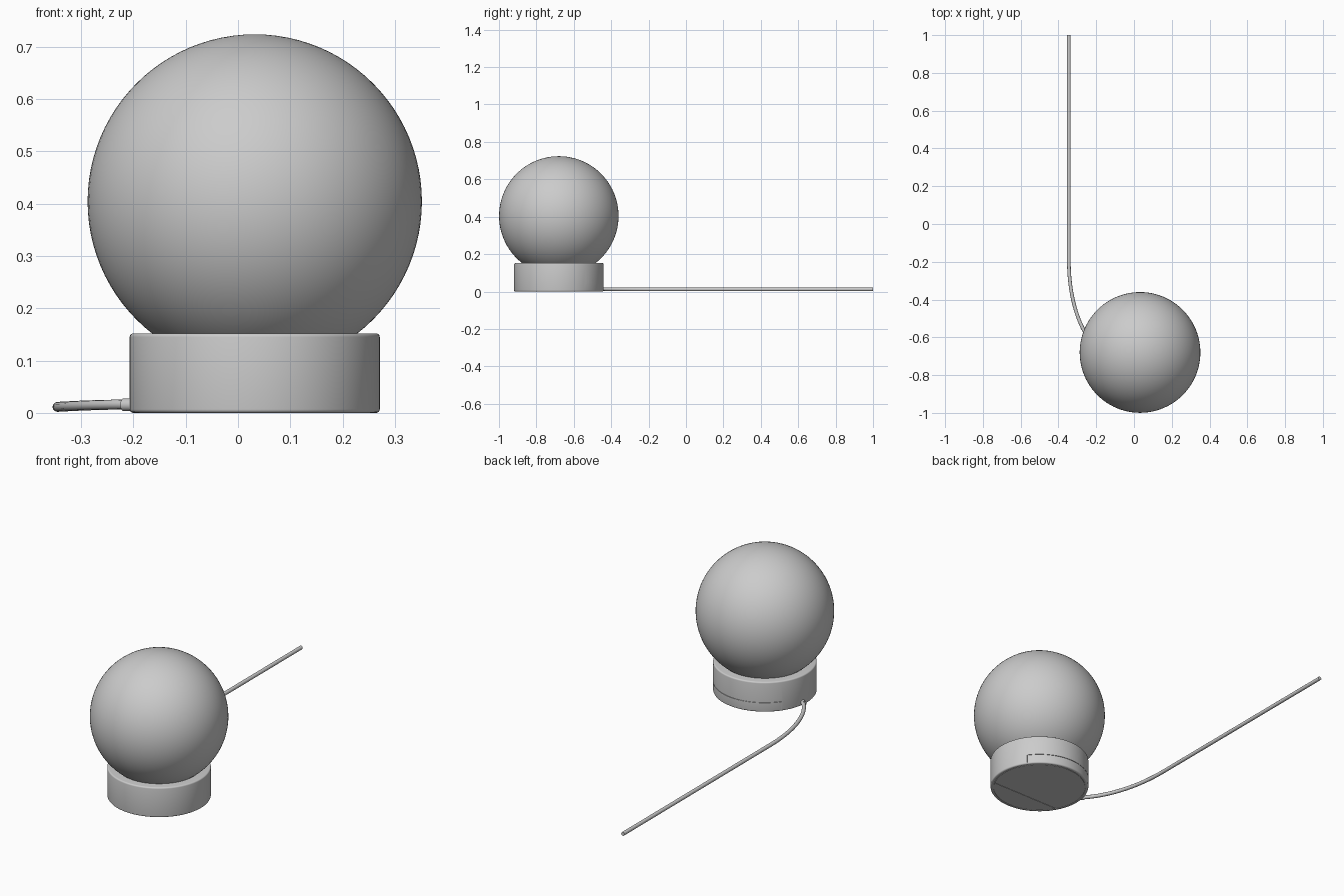
import bpy, bmesh
from math import cos, sin, pi, radians
from mathutils import Vector

if "Cube" in bpy.data.objects:
    bpy.data.objects.remove(bpy.data.objects["Cube"])

CX, CY = 0.032, -0.68          # lamp axis
BASE_R, BASE_H = 0.239, 0.152


def make_object(name, bm, location=(0, 0, 0)):
    bmesh.ops.recalc_face_normals(bm, faces=bm.faces)
    mesh = bpy.data.meshes.new(name)
    bm.to_mesh(mesh)
    bm.free()
    ob = bpy.data.objects.new(name, mesh)
    ob.location = location
    bpy.context.collection.objects.link(ob)
    return ob


def smooth(ob, angle=35):
    bpy.ops.object.select_all(action='DESELECT')
    ob.select_set(True)
    bpy.context.view_layer.objects.active = ob
    bpy.ops.object.shade_smooth_by_angle(angle=radians(angle))


def lathe(name, profile, location, steps=128):
    bm = bmesh.new()
    verts = [bm.verts.new((r, 0, z)) for r, z in profile]
    edges = [bm.edges.new(p) for p in zip(verts, verts[1:])]
    bmesh.ops.spin(bm, geom=verts + edges, cent=(0, 0, 0), axis=(0, 0, 1),
                   angle=2 * pi, steps=steps)
    bmesh.ops.remove_doubles(bm, verts=bm.verts, dist=1e-5)
    return make_object(name, bm, location)


def arc_cutter(a0, a1, z0, z1, r0=0.236, r1=0.26):
    """Curved strip that cuts a seam into the base wall."""
    n = max(1, int((a1 - a0) / 3))
    bm = bmesh.new()
    rings = []
    for i in range(n + 1):
        a = radians(a0 + (a1 - a0) * i / n)
        rings.append([bm.verts.new((r * cos(a), r * sin(a), z))
                      for r, z in ((r0, z0), (r1, z0), (r1, z1), (r0, z1))])
    for p, q in zip(rings, rings[1:]):
        for k in range(4):
            bm.faces.new((p[k], p[k - 1], q[k - 1], q[k]))
    bm.faces.new(rings[0])
    bm.faces.new(rings[-1])
    return make_object("seam_cutter", bm, (CX, CY, 0))


def box_cutter(size, location):
    bm = bmesh.new()
    bmesh.ops.create_cube(bm, size=1)
    bmesh.ops.scale(bm, vec=size, verts=bm.verts)
    return make_object("slot_cutter", bm, location)


def cut(ob, cutters):
    bpy.context.view_layer.objects.active = ob
    for c in cutters:
        mod = ob.modifiers.new("cut", 'BOOLEAN')
        mod.operation = 'DIFFERENCE'
        mod.solver = 'EXACT'
        mod.object = c
        bpy.ops.object.modifier_apply(modifier=mod.name)
        bpy.data.objects.remove(c)


# Globe
bm = bmesh.new()
bmesh.ops.create_uvsphere(bm, u_segments=96, v_segments=48, radius=0.3195)
smooth(make_object("globe", bm, (CX, CY, 0.404)))


# Round base with soft rims and a ring groove around the bottom plate
def fillet(z, start, f=0.007):
    pts = [radians(start + 90 * i / 4) for i in range(5)]
    return [(BASE_R - f + f * cos(a), z + f * sin(a)) for a in pts]


profile = [(0, 0), (0.2225, 0), (0.2225, 0.003), (0.2245, 0.003), (0.2245, 0)]
profile += fillet(0.007, -90) + fillet(BASE_H - 0.007, 0) + [(0, BASE_H)]
base = lathe("base", profile, (CX, CY, 0))

# Rear cover seam on the wall and hatch line on the underside
cut(base, [
    arc_cutter(36, 144, 0.047, 0.049),
    arc_cutter(35.6, 36.1, -0.01, 0.049),
    arc_cutter(143.9, 144.4, -0.01, 0.049),
    box_cutter((0.39, 0.002, 0.006), (CX, CY - 0.107, 0)),
])
smooth(base)

# Cord lying on the table, curving in to the base
curve = bpy.data.curves.new("power_cord", 'CURVE')
curve.dimensions = '3D'
curve.bevel_depth = 0.0095
curve.bevel_resolution = 4
curve.resolution_u = 24
curve.use_fill_caps = True
spline = curve.splines.new('BEZIER')
spline.bezier_points.add(2)
path = [  # left handle, point, right handle
    ((-0.345, 1.1, 0.0115), (-0.345, 1.0, 0.0115), (-0.345, 0.7, 0.0115)),
    ((-0.345, 0.1, 0.0115), (-0.345, -0.19, 0.0115), (-0.345, -0.42, 0.0115)),
    ((-0.275, -0.58, 0.016), (-0.206, -0.645, 0.016), (-0.19, -0.66, 0.016)),
]
for p, (left, co, right) in zip(spline.bezier_points, path):
    p.handle_left_type = p.handle_right_type = 'FREE'
    p.handle_left, p.co, p.handle_right = left, co, right
cord = bpy.data.objects.new("power_cord", curve)
bpy.context.collection.objects.link(cord)
bpy.ops.object.select_all(action='DESELECT')
cord.select_set(True)
bpy.context.view_layer.objects.active = cord
bpy.ops.object.convert(target='MESH')
smooth(bpy.context.view_layer.objects.active)

# Short sleeve where the cord enters the base
bm = bmesh.new()
bmesh.ops.create_cone(bm, cap_ends=True, segments=32, radius1=0.012,
                      radius2=0.012, depth=0.03)
sleeve = make_object("cord_sleeve", bm, (-0.206, -0.645, 0.0155))
sleeve.rotation_euler = Vector((-1, 0.6, 0)).to_track_quat('Z', 'Y').to_euler()
smooth(sleeve)
